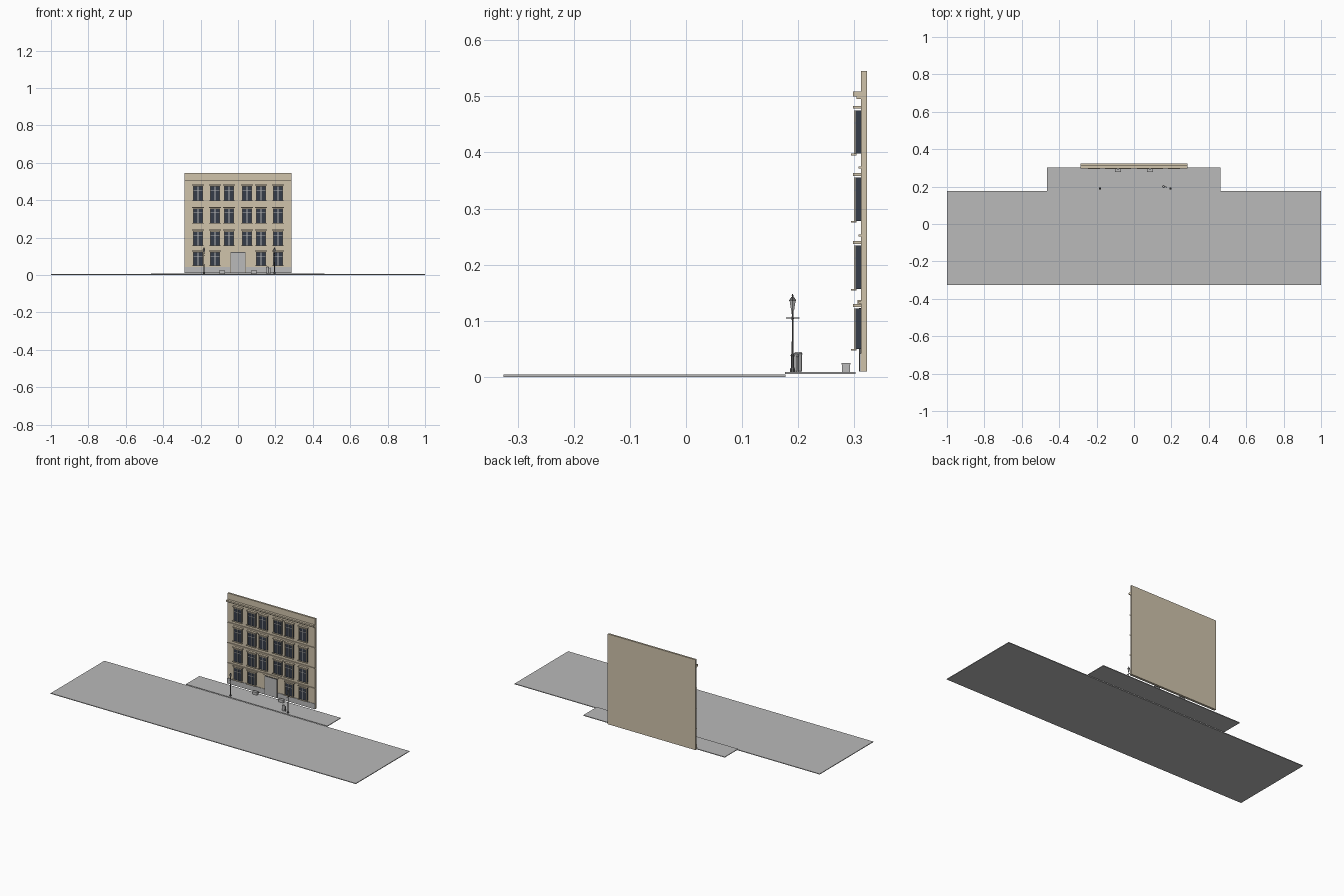
import bpy, bmesh
from math import pi
from mathutils import Matrix

old = bpy.data.objects.get("Cube")
if old:
    bpy.data.objects.remove(old, do_unlink=True)


def material(name, rgb):
    m = bpy.data.materials.new(name)
    m.use_nodes = True
    m.diffuse_color = (*rgb, 1)
    m.node_tree.nodes["Principled BSDF"].inputs["Base Color"].default_value = (*rgb, 1)
    return m


STONE = material("tan stone", (0.63, 0.55, 0.41))
GREY = material("light grey", (0.49, 0.49, 0.49))
GLASS = material("dark glass", (0.035, 0.045, 0.065))
IRON = material("dark iron", (0.12, 0.12, 0.12))


class Part:
    """Collects simple solids into one named object."""

    def __init__(self, name, mat):
        self.name, self.mat, self.bm = name, mat, bmesh.new()

    def box(self, x, y, z):
        size = [b - a for a, b in (x, y, z)]
        mid = [(a + b) / 2 for a, b in (x, y, z)]
        bmesh.ops.create_cube(self.bm, size=1,
                              matrix=Matrix.Translation(mid) @ Matrix.Diagonal((*size, 1)))

    def lathe(self, x, y, profile, sides=8):
        """Stacked rings of (radius, height)."""
        rings = []
        for r, z in profile:
            c = bmesh.ops.create_circle(self.bm, segments=sides, radius=r,
                                        matrix=Matrix.Translation((x, y, z)) @ Matrix.Rotation(pi / sides, 4, "Z"))
            rings.append(c["verts"])
        for a, b in zip(rings, rings[1:]):
            for i in range(sides):
                j = (i + 1) % sides
                self.bm.faces.new((a[i], a[j], b[j], b[i]))
        self.bm.faces.new(rings[0][::-1])
        self.bm.faces.new(rings[-1])

    def done(self):
        bmesh.ops.recalc_face_normals(self.bm, faces=self.bm.faces)
        mesh = bpy.data.meshes.new(self.name)
        self.bm.to_mesh(mesh)
        self.bm.free()
        mesh.materials.append(self.mat)
        ob = bpy.data.objects.new(self.name, mesh)
        bpy.context.collection.objects.link(ob)
        return ob


def slab(name, mat, x, y, z):
    p = Part(name, mat)
    p.box(x, y, z)
    return p.done()


# Ground
slab("road", GREY, (-1, 1), (-0.325, 0.177), (0, 0.004))
slab("pavement", GREY, (-0.465, 0.462), (0.176, 0.302), (0.005, 0.009))

# Facade wall and plinth
W = 0.287
FACE = 0.312
slab("facade_wall", STONE, (-W, W), (FACE, 0.323), (0.01, 0.545))
plinth = Part("plinth", GREY)
for s in (-1, 1):
    plinth.box(sorted((s * 0.043, s * W)), (0.309, FACE), (0.01, 0.042))
plinth.done()

# Cornice and string courses
cornice = Part("cornice", STONE)
cornice.box((-W, W), (0.304, FACE), (0.495, 0.5))
cornice.box((-W, W), (0.298, FACE), (0.5, 0.509))
cornice.done()
courses = Part("string_courses", STONE)
for z in (0.131, 0.25, 0.371):
    courses.box((-W, W), (0.307, FACE), (z, z + 0.004))
courses.done()

# Windows
glass = Part("window_glass", GLASS)
frames = Part("window_frames", GREY)
trim = Part("window_trim", STONE)
H = 0.026
for row, z in enumerate((0.05, 0.157, 0.278, 0.398)):
    top = z + (0.072 if row == 0 else 0.077)
    columns = (0.123, 0.214) if row == 0 else (0.048, 0.123, 0.214)
    for x in [s * c for c in columns for s in (-1, 1)]:
        glass.box((x - H, x + H), (0.302, FACE), (z, top))
        bar = (0.3, 0.303)
        # mullion and transom
        frames.box((x - 0.002, x + 0.002), bar, (z, top))
        frames.box((x - H, x + H), bar, (top - 0.024, top - 0.021))
        # surround, sill and lintel
        for s in (-1, 1):
            trim.box(sorted((x + s * H, x + s * (H - 0.003))), (0.299, 0.303), (z, top))
        trim.box((x - H, x + H), (0.299, 0.303), (top - 0.003, top))
        trim.box((x - 0.031, x + 0.031), (0.294, 0.304), (z - 0.003, z))
        trim.box((x - 0.031, x + 0.031), (0.298, FACE), (top + 0.003, top + 0.008))
glass.done()
frames.done()
trim.done()

# Entrance
door = Part("entrance_door", GREY)
for s in (-1, 1):
    door.box(sorted((s * 0.0004, s * 0.038)), (0.309, FACE), (0.01, 0.118))
door.done()
surround = Part("door_surround", IRON)
for s in (-1, 1):
    surround.box(sorted((s * 0.038, s * 0.041)), (0.308, FACE), (0.01, 0.118))
surround.box((-0.041, 0.041), (0.308, FACE), (0.118, 0.123))
surround.done()
slab("door_hood", STONE, (-0.048, 0.048), (0.306, FACE), (0.126, 0.137))

# Street lamps
for name, x in (("right_lamp", -0.182), ("left_lamp", 0.195)):
    y = 0.19
    lamp = Part(name, IRON)
    lamp.lathe(x, y, [(0.005, 0.009), (0.005, 0.014), (0.003, 0.017), (0.003, 0.036),
                      (0.004, 0.038), (0.0018, 0.043), (0.0014, 0.1), (0.0025, 0.105),
                      (0.0014, 0.108), (0.002, 0.118)])
    lamp.box((x - 0.001, x + 0.001), (y - 0.012, y + 0.012), (0.104, 0.106))
    lamp.lathe(x, y, [(0.007, 0.135), (0.007, 0.137), (0.003, 0.142),
                      (0.0015, 0.143), (0.002, 0.145), (0.0004, 0.148)], 6)
    lamp.done()
    lantern = Part(name + "_lantern", GREY)
    lantern.lathe(x, y, [(0.003, 0.118), (0.006, 0.135)], 6)
    lantern.done()

# Planters by the entrance
for name, x in (("right_planter", -0.085), ("left_planter", 0.085)):
    p = Part(name, GREY)
    p.box((x - 0.015, x + 0.015), (0.278, 0.292), (0.009, 0.022))
    p.box((x - 0.016, x + 0.016), (0.277, 0.293), (0.022, 0.025))
    p.done()

# Litter bin and bollard
bin_part = Part("litter_bin", GREY)
bin_part.lathe(0.158, 0.2, [(0.006, 0.009), (0.007, 0.012), (0.007, 0.039), (0.0075, 0.04),
                            (0.0075, 0.042), (0.006, 0.044)], 12)
ob = bin_part.done()
bollard = Part("bollard", GREY)
bollard.lathe(0.172, 0.199, [(0.003, 0.009), (0.002, 0.013), (0.002, 0.035), (0.003, 0.037), (0.001, 0.041)])
bollard.done()
